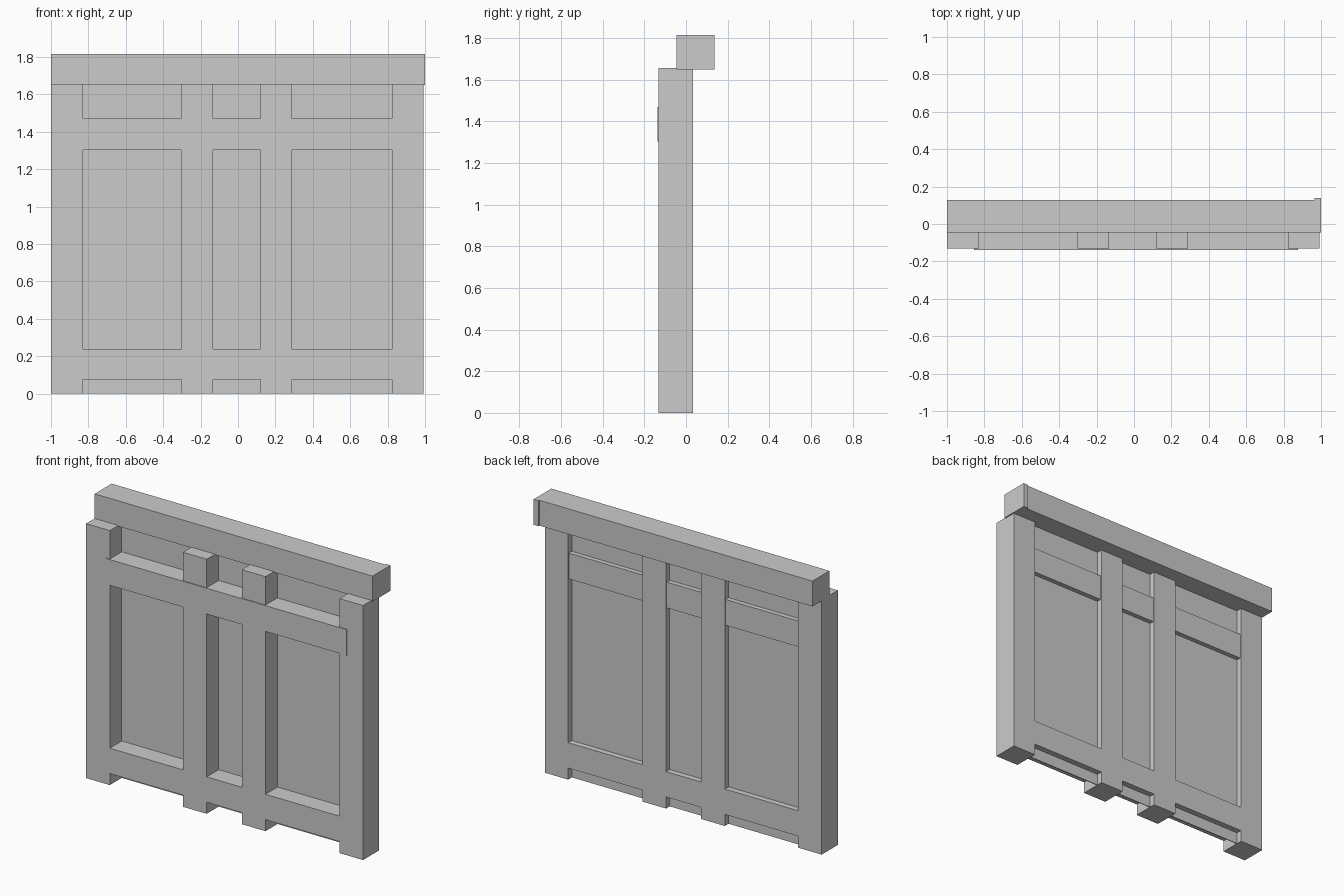
import bpy
import bmesh

if "Cube" in bpy.data.objects:
    bpy.data.objects.remove(bpy.data.objects["Cube"])


def box(name, x, y, z):
    """Axis-aligned box from (min, max) ranges."""
    bm = bmesh.new()
    bmesh.ops.create_cube(bm, size=1)
    for v in bm.verts:
        v.co = [r[0] if c < 0 else r[1] for c, r in zip(v.co, (x, y, z))]
    mesh = bpy.data.meshes.new(name)
    bm.to_mesh(mesh)
    bm.free()
    obj = bpy.data.objects.new(name, mesh)
    bpy.context.collection.objects.link(obj)
    return obj


FRAME_Y = (-0.132, 0.034)
posts = [(-1.0, -0.83), (-0.303, -0.133), (0.12, 0.29), (0.824, 0.992)]

# Upright posts
for i, px in enumerate(posts):
    box(f"post_{i + 1}", px, FRAME_Y, (0, 1.655))

# Bottom rail and thin infill panel in each bay between posts
for i, (left, right) in enumerate(zip(posts, posts[1:])):
    bay = (left[1], right[0])
    box(f"bottom_rail_{i + 1}", bay, FRAME_Y, (0.075, 0.24))
    box(f"panel_{i + 1}", bay, (-0.009, -0.004), (0.0, 1.70))

# Cross rail standing slightly proud of the posts
box("cross_rail", (-0.855, 0.878), (-0.138, 0.027), (1.302, 1.47))

# Top beam with its slightly thicker right end
box("top_beam", (-1.0, 0.965), (-0.045, 0.129), (1.65, 1.815))
box("top_beam_end", (0.965, 1.0), (-0.045, 0.138), (1.65, 1.815))
